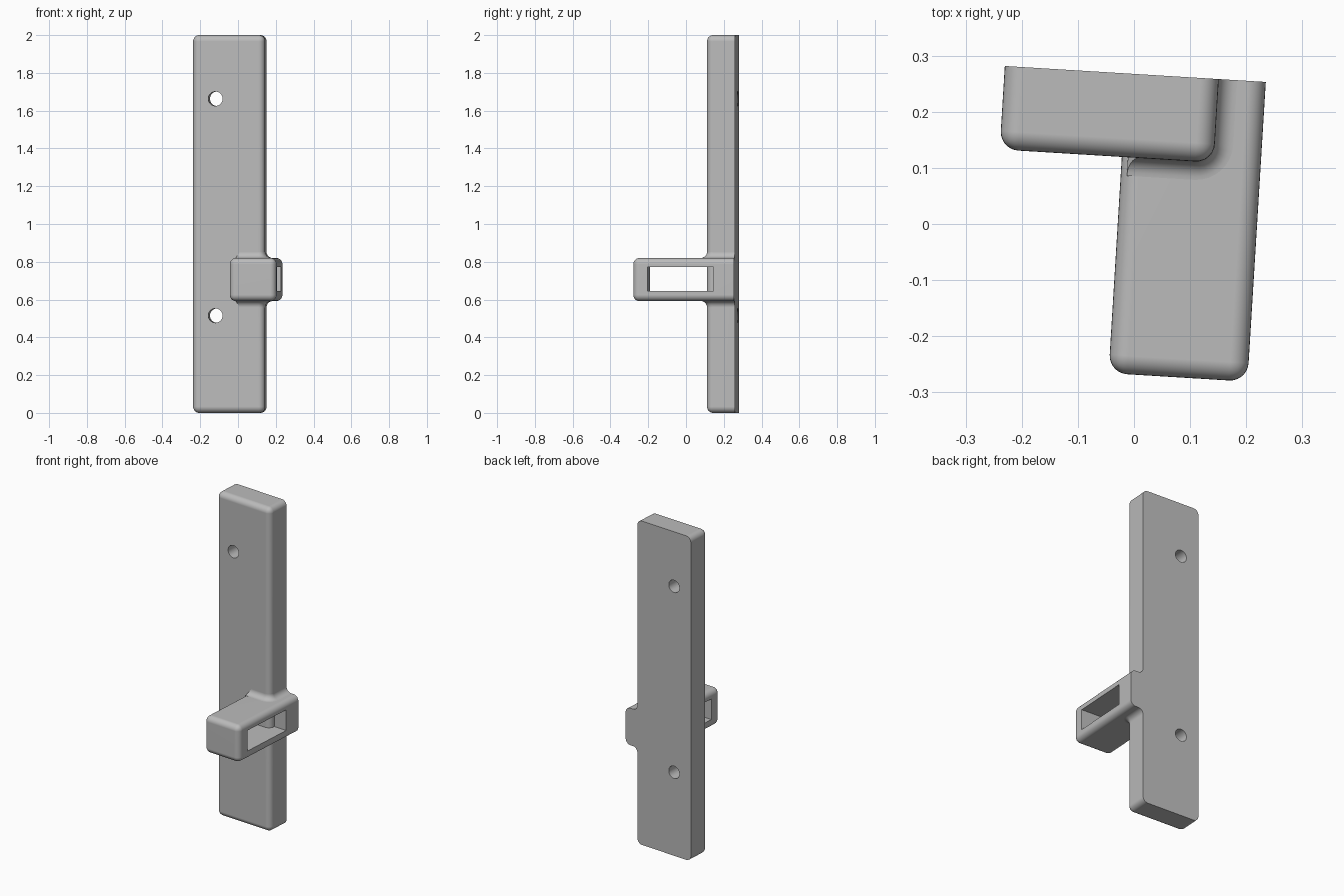
import bpy, bmesh, math
from mathutils import Matrix, Vector

if "Cube" in bpy.data.objects:
    bpy.data.objects.remove(bpy.data.objects["Cube"], do_unlink=True)

R = 0.033                                # outer rounding and inner fillet radius
BACK = 0.267                             # shared flat back plane
PLATE = ((-0.247, 0.118, 0.0), (0.135, BACK, 2.0))
ARM = ((-0.029, -0.268, 0.592), (0.219, BACK, 0.82))

grey = bpy.data.materials.new("plain_grey")
grey.use_nodes = True
grey.diffuse_color = (0.5, 0.5, 0.5, 1)
grey.node_tree.nodes["Principled BSDF"].inputs["Base Color"].default_value = (0.5, 0.5, 0.5, 1)


def finish(bm, name):
    bmesh.ops.recalc_face_normals(bm, faces=bm.faces)
    mesh = bpy.data.meshes.new(name)
    bm.to_mesh(mesh)
    bm.free()
    mesh.materials.append(grey)
    obj = bpy.data.objects.new(name, mesh)
    bpy.context.collection.objects.link(obj)
    return obj


def box(name, lo, hi, rounded=False):
    """Box between two corners; rounding leaves the back edges sharp."""
    lo, hi = Vector(lo), Vector(hi)
    bm = bmesh.new()
    bmesh.ops.create_cube(bm, size=1, matrix=Matrix.Translation((lo + hi) / 2)
                          @ Matrix.Diagonal((*(hi - lo), 1)))
    if rounded:
        edges = [e for e in bm.edges if any(v.co.y < hi.y - 0.001 for v in e.verts)]
        bmesh.ops.bevel(bm, geom=edges, offset=R, segments=7, profile=0.5, affect='EDGES')
    return finish(bm, name)


def fillet(name, z, up):
    """Concave sweep round the plate where it meets the arm's top or bottom."""
    front, side = PLATE[0][1], PLATE[1][0]
    steps = [math.pi / 2 * i / 8 for i in range(9)]
    levels = [(R, -0.01)] + [(R - R * math.sin(t), R - R * math.cos(t)) for t in steps]
    bm = bmesh.new()
    rings = []
    for d, h in levels:
        left = -0.018 + 0.02 * max(h, 0) / R
        outline = [(left, front - d)]
        outline += [(side - R + (R + d) * math.sin(a), front + R - (R + d) * math.cos(a))
                    for a in steps]
        outline += [(side + d, BACK), (0.08, BACK), (0.08, 0.18), (left, 0.18)]
        rings.append([bm.verts.new((x, y, z + up * h)) for x, y in outline])
    for a, b in zip(rings, rings[1:]):
        for i in range(len(a)):
            j = (i + 1) % len(a)
            bm.faces.new((a[i], a[j], b[j], b[i]))
    bm.faces.new(rings[0])
    bm.faces.new(rings[-1])
    return finish(bm, name)


def hole_cutter(z):
    bm = bmesh.new()
    bmesh.ops.create_cone(bm, cap_ends=True, segments=32, radius1=0.038, radius2=0.038, depth=0.5,
                          matrix=Matrix.Translation((-0.127, 0.2, z))
                          @ Matrix.Rotation(math.pi / 2, 4, 'X'))
    return finish(bm, "hole_cutter")


def combine(target, other, operation):
    mod = target.modifiers.new(operation, 'BOOLEAN')
    mod.operation, mod.solver, mod.object = operation, 'EXACT', other
    bpy.context.view_layer.objects.active = target
    bpy.ops.object.modifier_apply(modifier=mod.name)
    bpy.data.objects.remove(other, do_unlink=True)


# Arm with its slot, cut before the plate fills the rear of it
arm = box("arm", *ARM, rounded=True)
combine(arm, box("slot_cutter", (-0.2, -0.192, 0.645), (0.4, 0.158, 0.772)), 'DIFFERENCE')

# Back plate, arm and fillets merged into one body
bracket = box("wall_bracket", *PLATE, rounded=True)
combine(bracket, arm, 'UNION')
combine(bracket, fillet("top_fillet", ARM[1][2], 1), 'UNION')
combine(bracket, fillet("bottom_fillet", ARM[0][2], -1), 'UNION')

# Screw holes
for z in (0.515, 1.663):
    combine(bracket, hole_cutter(z), 'DIFFERENCE')

# Slight turn about the upright axis, and clean smooth shading
bracket.rotation_euler.z = math.radians(-3.5)
bpy.ops.object.select_all(action='DESELECT')
bracket.select_set(True)
bpy.context.view_layer.objects.active = bracket
bpy.ops.object.shade_smooth_by_angle(angle=math.radians(32))
normals = bracket.modifiers.new("even_shading", 'WEIGHTED_NORMAL')
normals.keep_sharp = True
